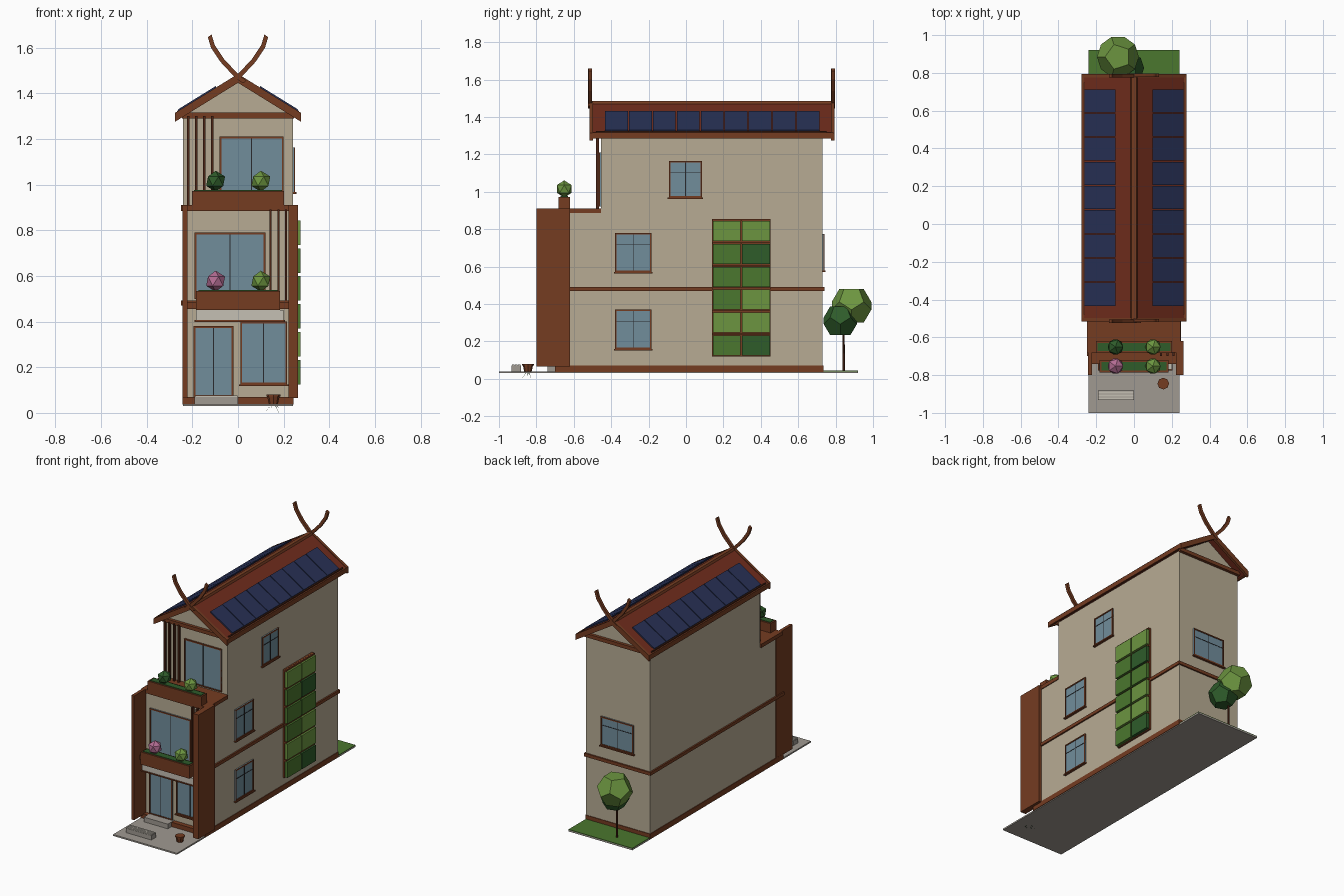
import bpy, bmesh, math
from mathutils import Vector

if "Cube" in bpy.data.objects:
    bpy.data.objects.remove(bpy.data.objects["Cube"])


def mat(name, r, g, b):
    m = bpy.data.materials.new(name)
    m.diffuse_color = [(c / 255) ** 2.2 for c in (r, g, b)] + [1]
    m.use_nodes = True
    m.node_tree.nodes["Principled BSDF"].inputs["Base Color"].default_value = m.diffuse_color
    return m


WALL = mat("plaster", 182, 170, 146)
WOOD = mat("wood", 116, 62, 38)
DARK = mat("dark_wood", 78, 42, 28)
TILE = mat("roof_tile", 112, 48, 34)
GLASS = mat("glass", 112, 140, 154)
BLACK = mat("metal", 45, 45, 48)
SOLAR = mat("solar", 44, 52, 86)
STONE = mat("stone", 158, 152, 144)
PALE = mat("pale", 196, 190, 178)
LIGHT = mat("leaf_light", 108, 148, 66)
MID = mat("leaf_mid", 76, 118, 50)
DEEP = mat("leaf_dark", 50, 92, 46)
PINK = mat("blossom", 178, 108, 146)


def finish(name, bm, m):
    bmesh.ops.recalc_face_normals(bm, faces=bm.faces)
    me = bpy.data.meshes.new(name)
    bm.to_mesh(me)
    bm.free()
    me.materials.append(m)
    ob = bpy.data.objects.new(name, me)
    bpy.context.collection.objects.link(ob)
    return ob


def box(name, x, y, z, m):
    """Box from three (low, high) ranges."""
    bm = bmesh.new()
    bmesh.ops.create_cube(bm, size=1)
    for v in bm.verts:
        v.co = [r[0] if c < 0 else r[1] for c, r in zip(v.co, (x, y, z))]
    return finish(name, bm, m)


def prism(name, pts, y0, y1, m):
    """Extrude an (x, z) profile along y."""
    bm = bmesh.new()
    f = bm.faces.new([bm.verts.new((x, y0, z)) for x, z in pts])
    g = bmesh.ops.extrude_face_region(bm, geom=[f])["geom"]
    bmesh.ops.translate(bm, vec=(0, y1 - y0, 0),
                        verts=[v for v in g if isinstance(v, bmesh.types.BMVert)])
    return finish(name, bm, m)


def foliage(name, loc, r, m, dodeca=False):
    bm = bmesh.new()
    bmesh.ops.create_icosphere(bm, subdivisions=1, radius=r)
    if dodeca:
        pts = [f.calc_center_median().normalized() * r for f in bm.faces]
        bm.clear()
        bmesh.ops.convex_hull(bm, input=[bm.verts.new(p) for p in pts])
        bmesh.ops.dissolve_limit(bm, angle_limit=0.05, verts=bm.verts, edges=bm.edges)
    bmesh.ops.translate(bm, vec=loc, verts=bm.verts)
    return finish(name, bm, m)


def cone(name, loc, r1, r2, z0, z1, m, n=8):
    bm = bmesh.new()
    bmesh.ops.create_cone(bm, cap_ends=True, segments=n, radius1=r1, radius2=r2, depth=z1 - z0)
    bmesh.ops.translate(bm, vec=(loc[0], loc[1], (z0 + z1) / 2), verts=bm.verts)
    return finish(name, bm, m)


def window(name, plane, side, u, z, axis, bars_h=0.7, sill=True):
    """Framed window; axis is the wall normal (0 = x, 1 = y), side its sign."""
    def part(n, uu, zz, a, b, m):
        d = tuple(sorted((plane + side * a, plane + side * b)))
        box(name + n, d if axis == 0 else uu, uu if axis == 0 else d, zz, m)
    t = 0.008
    part("_glass", u, z, -0.005, 0.006, GLASS)
    for k in (0, 1):
        e = u[k] - (t if k else 0)
        part("_jamb", (e, e + t), z, 0, 0.01, WOOD)
        e = z[k] - (t if k else 0)
        part("_rail", u, (e, e + t), 0, 0.01, WOOD)
    c = (u[0] + u[1]) / 2
    part("_mullion", (c - 0.002, c + 0.002), z, 0, 0.008, BLACK)
    if bars_h:
        h = z[0] + bars_h * (z[1] - z[0])
        part("_crossbar", u, (h - 0.002, h + 0.002), 0, 0.008, BLACK)
    if sill:
        part("_sill", (u[0] - 0.006, u[1] + 0.006), (z[0] - 0.008, z[0]), 0, 0.016, WOOD)


# Plot: paving slab, lawn, plinth
box("paving", (-0.24, 0.24), (-1, 0.92), (0.03, 0.04), STONE)
box("lawn", (-0.24, 0.24), (0.73, 0.92), (0.04, 0.044), MID)
box("plinth", (-0.244, 0.244), (-0.70, 0.734), (0.036, 0.07), WOOD)

# Walls
box("lower_walls", (-0.24, 0.24), (-0.67, 0.73), (0.06, 0.90), WALL)
prism("upper_walls", [(-0.24, 0.9), (0.24, 0.9), (0.24, 1.30), (0, 1.455), (-0.24, 1.30)],
      -0.455, 0.73, WALL)
box("floor_band", (-0.25, 0.25), (-0.70, 0.74), (0.47, 0.492), WOOD)
box("terrace_slab", (-0.25, 0.245), (-0.68, -0.455), (0.885, 0.91), WOOD)
box("left_fin", (-0.243, -0.222), (-0.80, -0.62), (0.065, 0.91), WOOD)
box("right_fin", (0.222, 0.262), (-0.80, -0.62), (0.065, 0.91), WOOD)
box("entry_step", (-0.19, -0.01), (-0.74, -0.67), (0.04, 0.072), STONE)

# Front openings and vertical slats
window("entry_door", -0.67, -1, (-0.195, -0.02), (0.07, 0.38), 1, 0, False)
window("shop_window", -0.67, -1, (0.01, 0.215), (0.125, 0.40), 1, 0)
window("middle_window", -0.67, -1, (-0.19, 0.12), (0.50, 0.79), 1, 0, False)
window("upper_window", -0.455, -1, (-0.08, 0.20), (0.92, 1.21), 1, 0, False)
for x in (0.142, 0.177, 0.21):
    box("middle_slat", (x - 0.005, x + 0.005), (-0.70, -0.68), (0.49, 0.89), DARK)
for x in (-0.218, -0.183, -0.148, -0.113):
    box("upper_slat", (x - 0.005, x + 0.005), (-0.482, -0.465), (0.91, 1.30), DARK)

# Side and rear windows
window("side_window_top", 0.24, 1, (-0.092, 0.086), (0.968, 1.163), 0)
window("side_window_middle", 0.24, 1, (-0.38, -0.185), (0.57, 0.78), 0)
window("side_window_low", 0.24, 1, (-0.38, -0.185), (0.16, 0.37), 0)
window("rear_window", 0.73, 1, (-0.12, 0.125), (0.58, 0.775), 1)

# Balcony, canopy and planters
box("balcony_slab", (-0.222, 0.222), (-0.74, -0.67), (0.455, 0.485), WOOD)
box("canopy", (-0.185, 0.20), (-0.77, -0.67), (0.405, 0.45), PALE)
box("canopy_trim", (-0.19, 0.205), (-0.775, -0.67), (0.398, 0.406), WOOD)
for y0, y1, z0, z1, w, flower, tag in ((-0.785, -0.72, 0.45, 0.535, 0.183, PINK, "balcony"),
                                       (-0.682, -0.62, 0.91, 0.973, 0.202, DEEP, "terrace")):
    box(tag + "_planter", (-w, w), (y0, y1), (z0, z1), WOOD)
    box(tag + "_planting", (-w + 0.01, w - 0.01), (y0 + 0.01, y1 - 0.01), (z1, z1 + 0.004), DEEP)
    yc = (y0 + y1) / 2
    foliage(tag + "_shrub_left", (-0.098, yc, z1 + 0.042), 0.046, flower)
    foliage(tag + "_shrub_right", (0.1, yc, z1 + 0.042), 0.046, LIGHT)

# Roof slopes, ridge, gable trim and solar panels
SL = 0.17 / 0.275
for s, side in ((-1, "left"), (1, "right")):
    def slope(name, x0, x1, lo, hi, y0, y1, m):
        prism(name, [(s * x0, 1.48 - SL * x0 + lo), (s * x1, 1.48 - SL * x1 + lo),
                     (s * x1, 1.48 - SL * x1 + hi), (s * x0, 1.48 - SL * x0 + hi)], y0, y1, m)
    slope(side + "_roof", 0, 0.272, -0.024, 0, -0.50, 0.785, TILE)
    for y in (-0.515, 0.775):
        slope(side + "_bargeboard", 0, 0.277, -0.034, 0.005, y, y + 0.018, WOOD)
    box(side + "_eave_board", tuple(sorted((s * 0.266, s * 0.277))), (-0.50, 0.785),
        (1.284, 1.316), WOOD)
    slope(side + "_panel_rail", 0.262, 0.267, 0, 0.008, -0.48, 0.75, DARK)
    for i in range(9):
        y = -0.433 + i * 0.128
        slope(side + "_solar_panel", 0.097, 0.262, 0.002, 0.012, y, y + 0.122, SOLAR)
    # Crossed gable horns
    for y in (-0.513, 0.786):
        path = [(-0.03, 1.45), (0.0, 1.47), (0.07, 1.545), (0.11, 1.605), (0.124, 1.652)]
        w = Vector((-0.008, 0.006))
        pts = [(s * (x + w.x), z + w.y) for x, z in path]
        pts += [(s * (x - w.x), z - w.y) for x, z in reversed(path)]
        prism(side + "_gable_horn", pts, y - 0.009 + s * 0.002, y + 0.009 + s * 0.002, WOOD)
prism("ridge_cap", [(-0.018, 1.47), (0.018, 1.47), (0.012, 1.484), (-0.012, 1.484)],
      -0.50, 0.785, WOOD)
for y in (-0.475, 0.73):
    box("gable_beam", (-0.245, 0.245), (y, y + 0.02), (1.29, 1.315), WOOD)

# Green wall: panels in a timber grid
cells = [(MID, DEEP), (LIGHT, LIGHT), (MID, LIGHT), (MID, MID), (MID, DEEP), (LIGHT, LIGHT)]
box("green_wall_back", (0.24, 0.252), (0.14, 0.452), (0.12, 0.855), WOOD)
for r, row in enumerate(cells):
    z = 0.125 + r * 0.1222
    box("green_wall_rail", (0.25, 0.262), (0.14, 0.452), (z + 0.108, z + 0.118), WOOD)
    for c, m in enumerate(row):
        y = 0.144 + c * 0.156
        box("green_wall_panel", (0.25, 0.273), (y, y + 0.148), (z, z + 0.107), m)

# Garden tree
cone("tree_trunk", (-0.07, 0.843), 0.007, 0.005, 0.04, 0.27, DARK, 6)
foliage("tree_crown_low", (-0.04, 0.825, 0.31), 0.095, DEEP, True)
foliage("tree_crown_high", (-0.085, 0.885, 0.39), 0.113, LIGHT, True)

# Bench, and potted grass by the door
box("bench_base", (-0.19, 0), (-0.932, -0.882), (0.04, 0.07), STONE)
for i in range(3):
    y = -0.93 + i * 0.016
    box("bench_slat", (-0.188, -0.002), (y, y + 0.012), (0.07, 0.076), PALE)
cone("pot", (0.155, -0.845), 0.02, 0.028, 0.04, 0.075, WOOD)
cone("pot_rim", (0.155, -0.845), 0.031, 0.031, 0.072, 0.08, WOOD)
for i in range(7):
    a = i * math.tau / 7
    bm = bmesh.new()
    b = Vector((0.155, -0.845, 0.05))
    d = Vector((math.cos(a), math.sin(a), 0))
    n = Vector((-d.y, d.x, 0)) * 0.003
    bm.faces.new([bm.verts.new(p) for p in
                  (b + n, b - n, b + d * 0.04 + Vector((0, 0, -0.05 if i % 3 == 0 else -0.03)))])
    finish("pot_blade", bm, DEEP)
